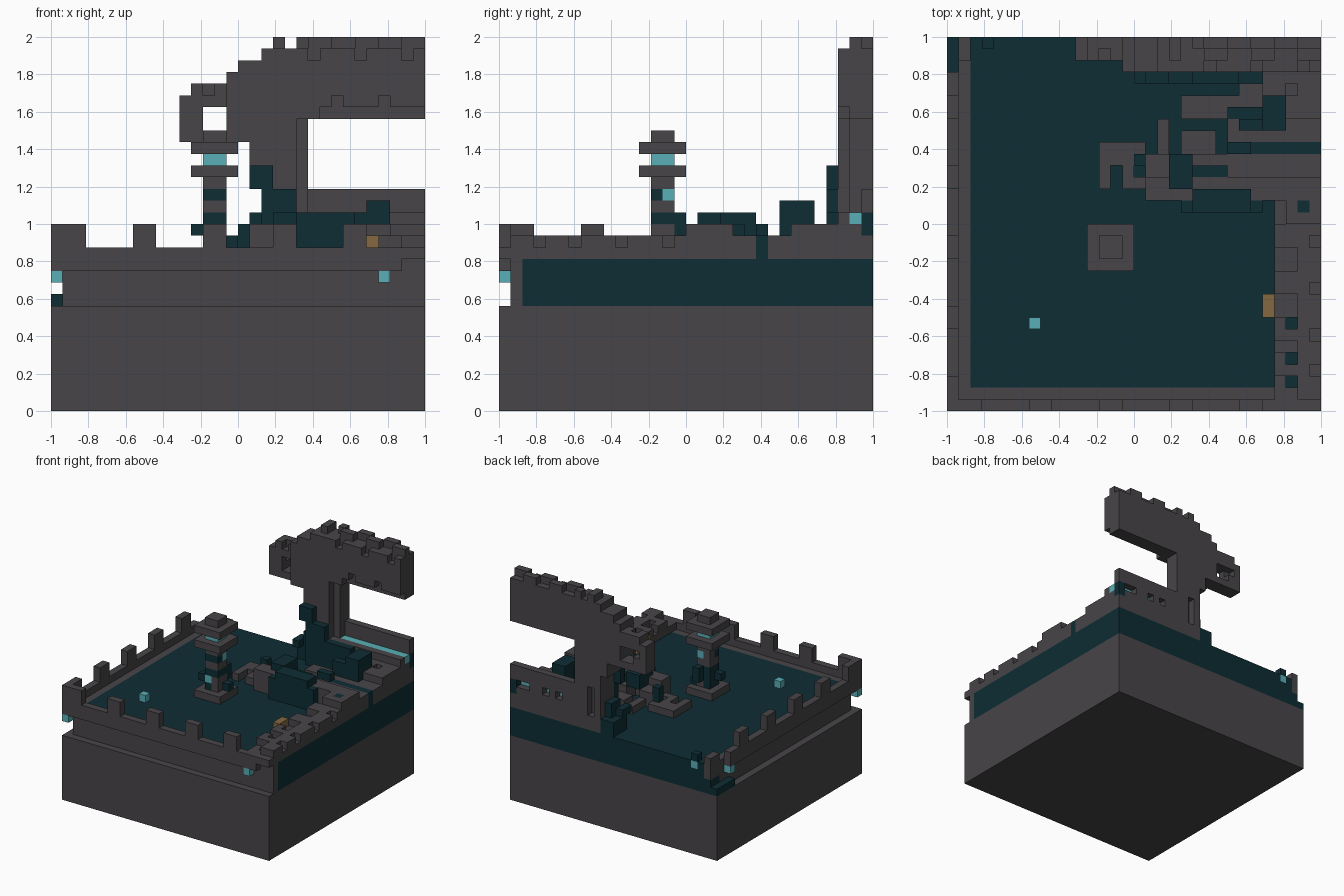
import bpy, bmesh
from mathutils import Vector

if "Cube" in bpy.data.objects:
    bpy.data.objects.remove(bpy.data.objects["Cube"], do_unlink=True)

UNIT = 1 / 16          # edge length of one block
cells = {}             # block position -> (part name, material index)


def make_material(name, colour):
    mat = bpy.data.materials.new(name)
    mat.use_nodes = True
    mat.diffuse_color = (*colour, 1)
    mat.node_tree.nodes["Principled BSDF"].inputs["Base Color"].default_value = (*colour, 1)
    return mat


STONE, WATER, GLOW, BRONZE = range(4)
materials = [
    make_material("dark grey stone", (.064, .059, .065)),
    make_material("deep teal", (.004, .026, .034)),
    make_material("bright cyan", (.1, .43, .47)),
    make_material("bronze", (.235, .138, .051)),
]


def fill(part, mat, xs, ys, zs):
    """Fill a block range; later fills replace earlier ones."""
    for i in range(*xs):
        for j in range(*ys):
            for k in range(*zs):
                cells[i, j, k] = (part, mat)


def clear(xs, ys, zs):
    for i in range(*xs):
        for j in range(*ys):
            for k in range(*zs):
                cells.pop((i, j, k), None)


# Foundation and pool
fill("foundation", STONE, (-16, 16), (-16, 16), (0, 9))
fill("pool", WATER, (-14, 16), (-14, 16), (9, 13))

# Front and left walls with an overhanging lip and battlements
fill("front_wall", STONE, (-15, 16), (-15, -14), (9, 13))
fill("front_wall", STONE, (-16, 14), (-16, -15), (12, 14))
fill("left_wall", STONE, (-15, -14), (-14, 16), (9, 13))
fill("left_wall", STONE, (-16, -15), (-15, 13), (12, 14))
fill("front_wall", STONE, (-16, -13), (-16, -15), (14, 16))
fill("left_wall", STONE, (-16, -15), (-15, -13), (14, 16))
for s in (-9, -3, 3, 9):
    fill("front_wall", STONE, (s, s + 2), (-16, -15), (14, 16))
    fill("left_wall", STONE, (-16, -15), (s, s + 2), (14, 16))

# Broken right bank
fill("right_bank", STONE, (12, 16), (-16, 2), (13, 14))
fill("right_bank", STONE, (14, 16), (-15, 2), (14, 15))
for s in (-13, -10, -6, -2):
    fill("right_bank", STONE, (12, 14), (s, s + 2), (14, 15))
    clear((15, 16), (s, s + 1), (14, 15))
for s in (-14, -12, -9):
    clear((13, 14), (s, s + 1), (13, 16))
fill("right_bank", STONE, (13, 16), (0, 2), (14, 16))
fill("bronze_block", BRONZE, (11, 12), (-8, -6), (13, 15))

# Rubble terraces behind the pool
terraces = [
    ((3, 16), (2, 4), 16), ((5, 16), (4, 6), 15), ((13, 16), (6, 7), 14),
    ((8, 16), (7, 9), 15), ((13, 16), (9, 11), 16), ((9, 13), (9, 12), 14),
    ((11, 16), (11, 13), 16), ((4, 9), (9, 11), 14), ((4, 7), (6, 8), 14),
    ((1, 3), (2, 6), 15), ((2, 3), (6, 9), 14), ((-3, 1), (3, 7), 14),
]
for xs, ys, top in terraces:
    fill("terraces", STONE, xs, ys, (13, top))
clear((-2, -1), (3, 5), (13, 14))
clear((0, 1), (4, 6), (13, 14))
clear((13, 14), (11, 12), (14, 16))
fill("terraces", STONE, (1, 3), (2, 4), (15, 16))

# Overgrowth
growth = [
    ((5, 10), (1, 3), (14, 17)), ((4, 11), (1, 2), (13, 16)),
    ((3, 5), (3, 6), (15, 17)), ((5, 8), (4, 5), (15, 16)),
    ((8, 10), (6, 7), (13, 16)), ((10, 16), (6, 7), (13, 15)),
    ((11, 13), (8, 11), (14, 18)), ((9, 11), (8, 9), (15, 17)),
    ((8, 11), (9, 10), (14, 15)), ((14, 15), (1, 2), (15, 16)),
    ((0, 1), (5, 6), (13, 16)),
]
for box in growth:
    fill("overgrowth", WATER, *box)

# Rear sill with a glowing channel and small openings
fill("rear_wall", STONE, (5, 16), (13, 14), (13, 17))
fill("rear_wall", STONE, (5, 16), (14, 15), (13, 16))
fill("rear_wall", STONE, (5, 16), (15, 16), (13, 19))
fill("glow_channel", GLOW, (6, 16), (14, 15), (16, 17))
for s in (8, 10, 13):
    clear((s, s + 1), (15, 16), (16, 17))
clear((14, 15), (15, 16), (16, 17))
fill("rear_wall", WATER, (15, 16), (15, 16), (15, 17))

# Arch pillar, beam and hooked end
fill("arch", STONE, (2, 5), (13, 16), (13, 21))
fill("arch", STONE, (1, 5), (13, 16), (21, 23))
fill("arch", STONE, (5, 6), (14, 16), (13, 25))
fill("arch", STONE, (-1, 5), (13, 16), (23, 26))
fill("arch", STONE, (5, 16), (13, 16), (25, 31))
for left, top in ((-1, 29), (0, 30), (2, 31)):
    fill("arch", STONE, (left, 6), (13, 16), (25, top))
fill("arch", STONE, (-4, -1), (14, 16), (23, 28))
fill("arch", STONE, (-5, -4), (14, 16), (23, 27))
clear((-3, -1), (13, 16), (24, 26))
clear((-4, -3), (15, 16), (25, 26))
clear((-3, -2), (14, 15), (27, 28))
clear((3, 4), (15, 16), (15, 19))

# Broken crest and underside of the beam
fill("arch_crest", STONE, (3, 4), (14, 16), (31, 32))
for s in range(5, 16):
    row = 15 if s % 4 < 2 else 14
    fill("arch_crest", STONE, (s, s + 1), (row, row + 1), (31, 32))
    if s % 4 == 0:
        clear((s, s + 1), (13, 14), (25, 27))
    elif s > 6:
        clear((s, s + 1), (13, 14), (25, 26))
    if s % 4 == 2:
        clear((s, s + 1), (13, 14), (30, 31))

# Vines at the foot of the arch
for box in (((1, 3), (12, 13), (17, 21)), ((2, 5), (12, 13), (16, 19)),
            ((2, 9), (12, 13), (13, 17)), ((0, 2), (13, 16), (13, 15)),
            ((0, 1), (12, 14), (15, 16)), ((1, 2), (13, 15), (15, 17))):
    fill("vines", WATER, *box)
clear((1, 2), (12, 13), (17, 19))

# Lamp post
fill("lamp_foot", STONE, (-4, 0), (-4, 0), (13, 14))
fill("lamp_shaft", STONE, (-3, -1), (-3, -1), (14, 20))
fill("lamp_shaft", WATER, (-3, -1), (-3, -1), (16, 17))
fill("lamp_shaft", WATER, (-3, -1), (-3, -2), (18, 19))
fill("lamp_shaft", WATER, (-3, -2), (-3, -1), (14, 16))
fill("lamp_shaft", WATER, (-4, -3), (-3, -2), (15, 16))
fill("lamp_shaft", WATER, (-1, 0), (-2, -1), (14, 15))
fill("lamp_shaft", WATER, (-2, -1), (-1, 0), (15, 17))
fill("lamp_shaft", GLOW, (-2, -1), (-2, -1), (18, 19))
fill("lamp_shaft", GLOW, (-3, -2), (-3, -2), (15, 16))
fill("lamp_lower_cap", STONE, (-4, 0), (-4, 0), (20, 21))
fill("lamp_light", GLOW, (-3, -1), (-3, -1), (21, 22))
fill("lamp_upper_cap", STONE, (-4, 0), (-4, 0), (22, 23))
fill("lamp_finial", STONE, (-3, -1), (-3, -1), (23, 24))

# Glowing blocks and the overgrown corner
for x, y, z in ((-9, -9, 13), (-16, -16, 11), (12, -16, 11), (-16, 12, 11), (-13, 15, 12)):
    fill("glow_blocks", GLOW, (x, x + 1), (y, y + 1), (z, z + 1))
fill("corner_growth", WATER, (-13, -12), (15, 16), (13, 14))
fill("corner_growth", WATER, (-16, -13), (12, 16), (9, 10))
fill("corner_growth", WATER, (-15, -13), (14, 16), (10, 11))
fill("left_wall", STONE, (-15, -14), (14, 16), (13, 14))


def build(part):
    """Skin the blocks of a part and merge its flat faces."""
    bm = bmesh.new()
    verts = {}
    for pos, (owner, mat) in cells.items():
        if owner != part:
            continue
        for axis in range(3):
            for side in (0, 1):
                near = list(pos)
                near[axis] += 2 * side - 1
                if cells.get(tuple(near), (None,))[0] == part:
                    continue
                u, v = (axis + 1) % 3, (axis + 2) % 3
                ring = []
                for a, b in ((0, 0), (1, 0), (1, 1), (0, 1)):
                    p = list(pos)
                    p[axis] += side
                    p[u] += a
                    p[v] += b
                    key = tuple(p)
                    if key not in verts:
                        verts[key] = bm.verts.new(Vector(key) * UNIT)
                    ring.append(verts[key])
                face = bm.faces.new(ring if side else ring[::-1])
                face.material_index = mat
    bmesh.ops.dissolve_limit(bm, angle_limit=.01, verts=bm.verts[:], edges=bm.edges[:],
                             delimit={"MATERIAL"})
    mesh = bpy.data.meshes.new(part)
    bm.to_mesh(mesh)
    bm.free()
    for mat in materials:
        mesh.materials.append(mat)
    bpy.context.collection.objects.link(bpy.data.objects.new(part, mesh))


for part in sorted({owner for owner, mat in cells.values()}):
    build(part)
